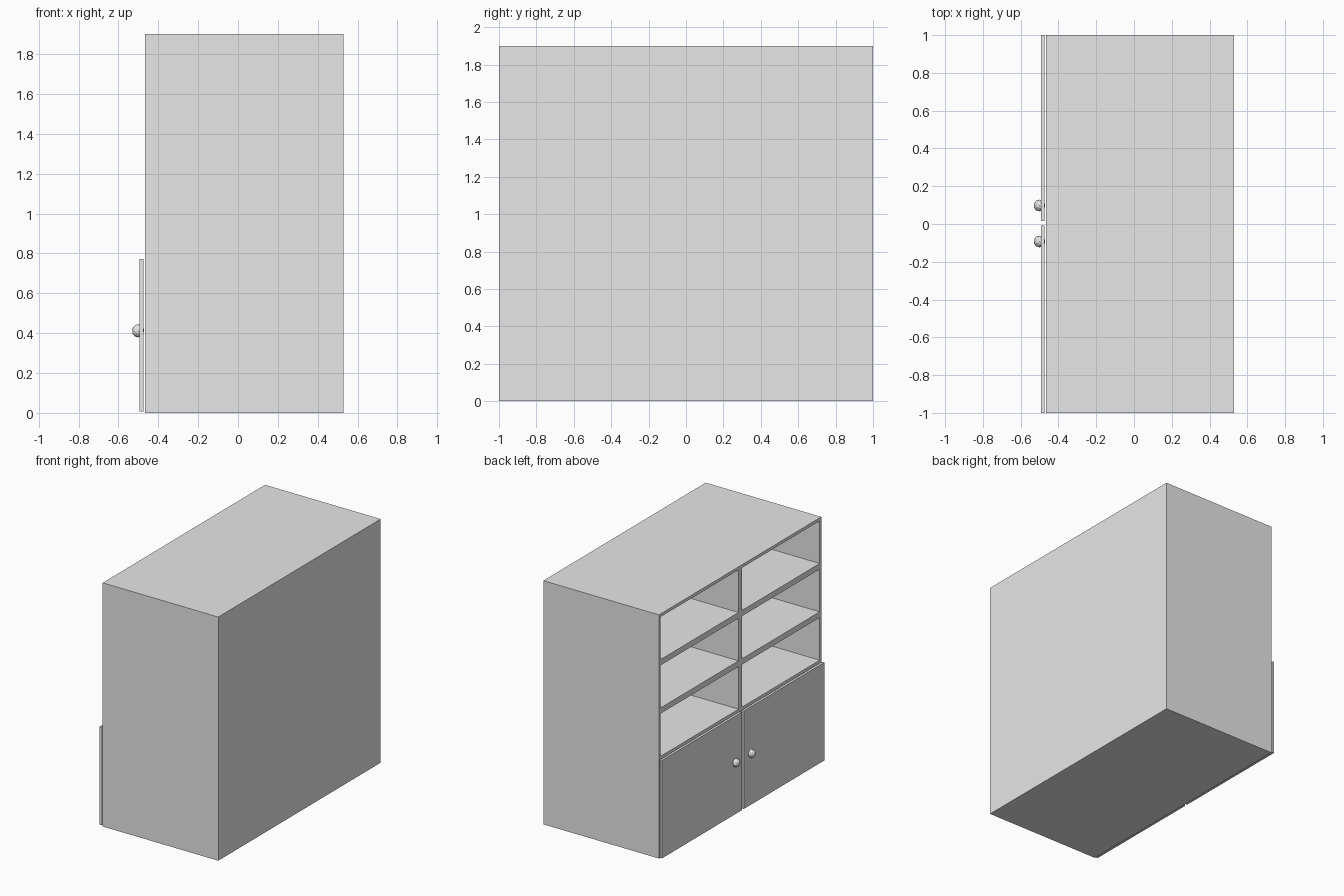
import bpy
from mathutils import Vector

cube = bpy.data.objects.get("Cube")
if cube:
    bpy.data.objects.remove(cube, do_unlink=True)

# Single painted finish
grey = bpy.data.materials.new("light_grey")
grey.use_nodes = True
colour = (0.8, 0.8, 0.8, 1)
grey.diffuse_color = colour
grey.node_tree.nodes["Principled BSDF"].inputs["Base Color"].default_value = colour


def box(name, low, high):
    """Axis-aligned box between two corners."""
    low, high = Vector(low), Vector(high)
    bpy.ops.mesh.primitive_cube_add(size=1, location=(low + high) / 2)
    obj = bpy.context.object
    obj.name = name
    obj.scale = high - low
    bpy.ops.object.transform_apply(location=False, rotation=False, scale=True)
    obj.data.materials.append(grey)
    return obj


FRONT, BACK = -0.467, 0.53
HEIGHT, WALL = 1.9, 0.02
SHELF, HALF = 0.045, 0.02

# Solid cabinet body
body = box("cabinet_body", (FRONT, -1, 0), (BACK, 1, HEIGHT))

# Compartments: a tall cupboard below three open shelves, in two columns
rows = [(WALL, 0.745)]
for floor in (0.79, 1.167, 1.544):
    rows.append((floor, floor + 0.332))

for side in (-1, 1):
    for bottom, top in rows:
        y0, y1 = sorted((side * HALF, side * (1 - WALL)))
        cutter = box("compartment_cutter", (FRONT - 0.1, y0, bottom),
                     (BACK - WALL, y1, top))
        cut = body.modifiers.new("compartment", 'BOOLEAN')
        cut.operation = 'DIFFERENCE'
        cut.solver = 'EXACT'
        cut.object = cutter
        bpy.context.view_layer.objects.active = body
        bpy.ops.object.modifier_apply(modifier=cut.name)
        bpy.data.objects.remove(cutter, do_unlink=True)

# Doors standing just proud of the body, each with a faceted knob
for label, inner, outer, knob_y in (("left", 0.015, 1, 0.098),
                                    ("right", -0.009, -1, -0.093)):
    y0, y1 = sorted((inner, outer))
    box(label + "_door", (-0.493, y0, 0.008), (-0.474, y1, 0.772))
    bpy.ops.mesh.primitive_ico_sphere_add(subdivisions=2, radius=0.031,
                                          location=(-0.501, knob_y, 0.412))
    knob = bpy.context.object
    knob.name = label + "_knob"
    knob.scale.z = 1.08
    knob.data.materials.append(grey)
